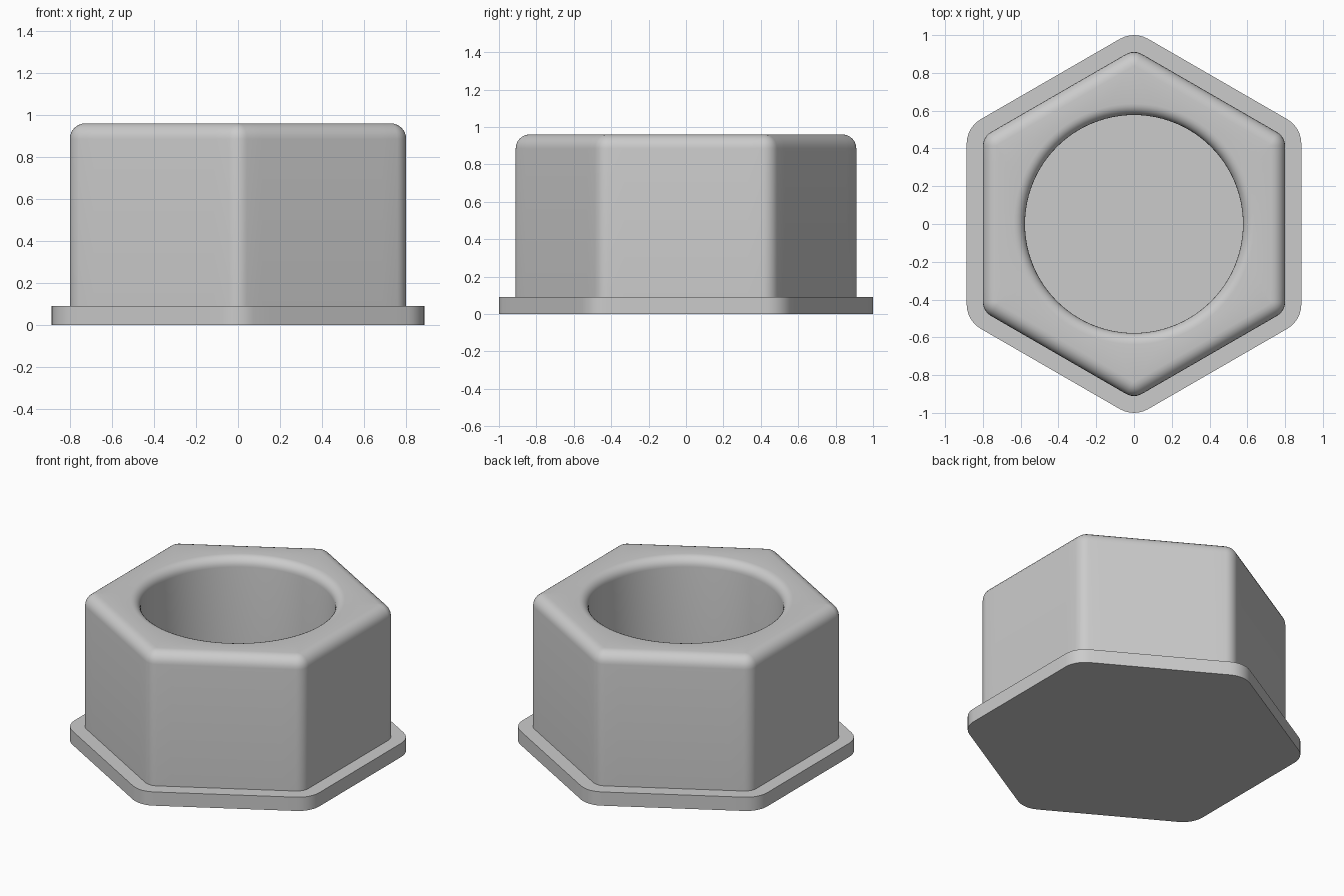
import bpy, bmesh
from math import sin, cos, pi, radians

cube = bpy.data.objects.get("Cube")
if cube:
    bpy.data.objects.remove(cube)

ARC, EDGE = 6, 10          # steps round each corner and along each flat
COUNT = 6 * (ARC + EDGE)

grey = bpy.data.materials.new("light grey")
grey.use_nodes = True
colour = (0.6, 0.6, 0.6, 1)
grey.diffuse_color = colour
grey.node_tree.nodes["Principled BSDF"].inputs["Base Color"].default_value = colour


def hex_loop(apothem, radius, z):
    """Hexagon with rounded corners, one corner on +y."""
    reach = (apothem - radius) / cos(pi / 6)
    corners = []
    for i in range(6):
        mid = pi / 2 + i * pi / 3
        arc = [mid - pi / 6 + pi / 3 * j / ARC for j in range(ARC + 1)]
        corners.append([(reach * cos(mid) + radius * cos(a),
                         reach * sin(mid) + radius * sin(a)) for a in arc])
    points = []
    for i, arc in enumerate(corners):
        points += arc
        (ax, ay), (bx, by) = arc[-1], corners[(i + 1) % 6][0]
        for j in range(1, EDGE):
            t = j / EDGE
            points.append((ax + (bx - ax) * t, ay + (by - ay) * t))
    return [(x, y, z) for x, y in points]


def round_loop(radius, z):
    """Circle with its points in step with those of hex_loop."""
    angles = [pi / 2 + 2 * pi * (i - ARC / 2) / COUNT for i in range(COUNT)]
    return [(radius * cos(a), radius * sin(a), z) for a in angles]


def loft(name, loops, capped):
    bm = bmesh.new()
    rings = [[bm.verts.new(p) for p in loop] for loop in loops]
    for low, high in zip(rings, rings[1:]):
        for i in range(COUNT):
            k = (i + 1) % COUNT
            bm.faces.new((low[i], low[k], high[k], high[i]))
    if capped:
        bm.faces.new(rings[0][::-1])
        bm.faces.new(rings[-1])
    mesh = bpy.data.meshes.new(name)
    bm.to_mesh(mesh)
    bm.free()
    mesh.materials.append(grey)
    obj = bpy.data.objects.new(name, mesh)
    bpy.context.collection.objects.link(obj)
    bpy.ops.object.select_all(action="DESELECT")
    obj.select_set(True)
    bpy.context.view_layer.objects.active = obj
    bpy.ops.object.shade_smooth_by_angle(angle=radians(30))
    return obj


BASE, TOP = 0.09, 0.96
APOTHEM, CORNER, FILLET = 0.80, 0.085, 0.075
BORE, RIM = 0.577, 0.06
quarter = [pi / 2 * i / 6 for i in range(7)]

# Thin base flange, which also closes the bottom of the bore
loft("base_flange", [hex_loop(0.886, 0.15, 0), hex_loop(0.886, 0.15, BASE)], True)

# Hexagonal body: outer wall, rounded top edge, rounded bore rim, bore wall
loops = [hex_loop(APOTHEM, CORNER, BASE)]
for a in quarter:
    inset = FILLET * (1 - cos(a))
    loops.append(hex_loop(APOTHEM - inset, CORNER - inset, TOP - FILLET * (1 - sin(a))))
for a in quarter:
    loops.append(round_loop(BORE + RIM * (1 - sin(a)), TOP - RIM * (1 - cos(a))))
loops.append(round_loop(BORE, BASE))
loft("hexagonal_body", loops, False)
